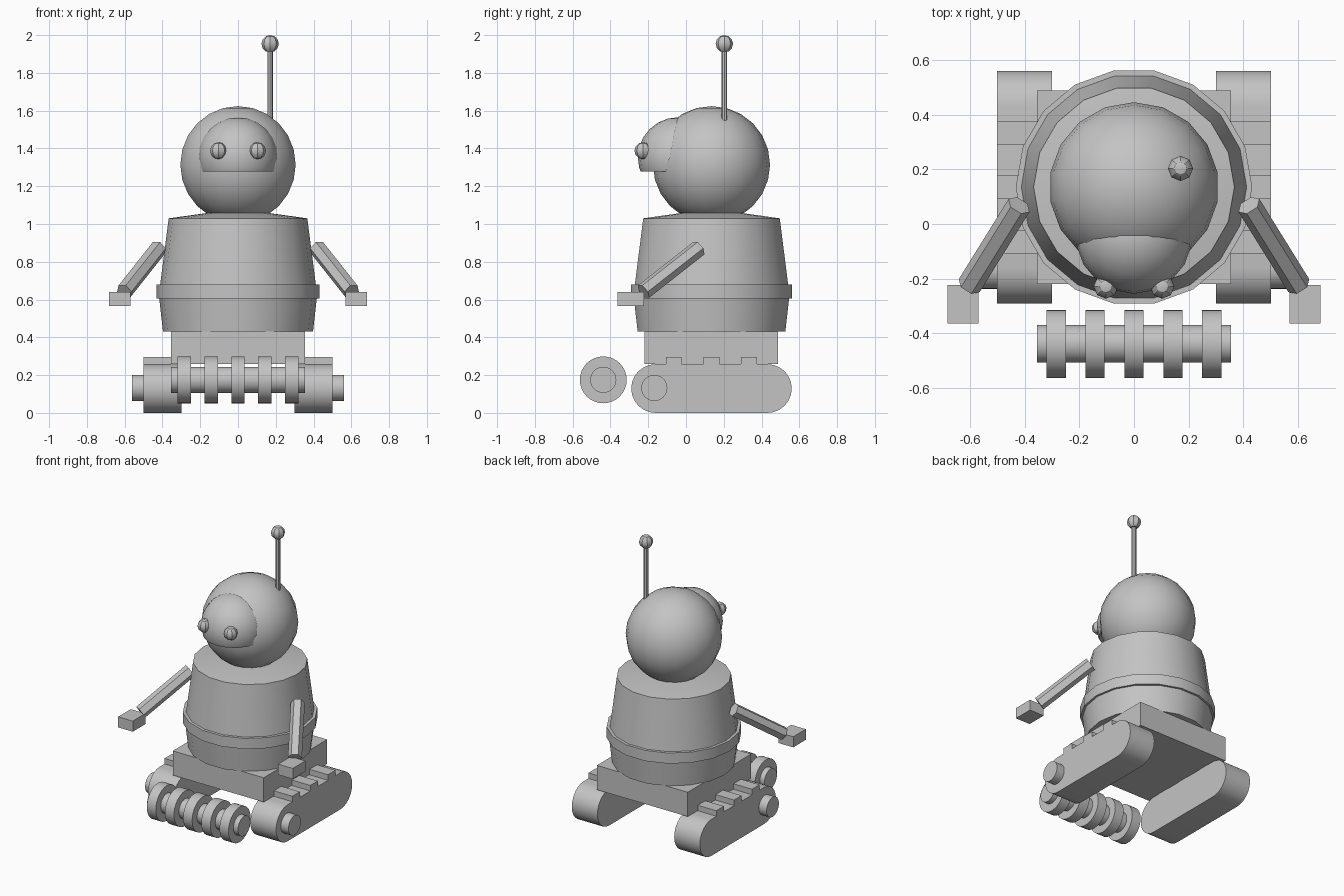
import bpy, bmesh, math
from mathutils import Matrix, Vector

if "Cube" in bpy.data.objects:
    bpy.data.objects.remove(bpy.data.objects["Cube"])

grey = bpy.data.materials.new("plain grey")
grey.diffuse_color = (0.55, 0.55, 0.55, 1)
grey.use_nodes = True
grey.node_tree.nodes["Principled BSDF"].inputs["Base Color"].default_value = grey.diffuse_color
CY = 0.135  # y of the body axis


def finish(name, bm, angle=30):
    """Turn a bmesh into an object, smooth except at sharp edges."""
    bmesh.ops.recalc_face_normals(bm, faces=bm.faces[:])
    me = bpy.data.meshes.new(name)
    bm.to_mesh(me)
    bm.free()
    me.materials.append(grey)
    for p in me.polygons:
        p.use_smooth = True
    me.set_sharp_from_angle(angle=math.radians(angle))
    ob = bpy.data.objects.new(name, me)
    bpy.context.collection.objects.link(ob)
    return ob


def box(name, x, y, z):
    bm = bmesh.new()
    size = [b - a for a, b in (x, y, z)]
    mid = [(a + b) / 2 for a, b in (x, y, z)]
    bmesh.ops.create_cube(bm, size=1, matrix=Matrix.Translation(mid) @ Matrix.Diagonal((*size, 1)))
    return finish(name, bm)


def rod(name, a, b, r, sides=32):
    a, b = Vector(a), Vector(b)
    d = b - a
    m = (Matrix.Translation((a + b) / 2) @ d.to_track_quat('Z', 'Y').to_matrix().to_4x4()
         @ Matrix.Rotation(math.pi / 2, 4, 'Z'))
    bm = bmesh.new()
    bmesh.ops.create_cone(bm, cap_ends=True, segments=sides, radius1=r, radius2=r,
                          depth=d.length, matrix=m)
    return finish(name, bm)


def ball(name, centre, r, u, v, cut_z=None):
    bm = bmesh.new()
    bmesh.ops.create_uvsphere(bm, u_segments=u, v_segments=v, radius=r,
                              matrix=Matrix.Translation(centre))
    if cut_z is not None:  # slice the bottom off and cap it
        res = bmesh.ops.bisect_plane(bm, geom=bm.verts[:] + bm.edges[:] + bm.faces[:],
                                     plane_co=(0, 0, cut_z), plane_no=(0, 0, 1), clear_inner=True)
        edges = [e for e in res["geom_cut"] if isinstance(e, bmesh.types.BMEdge)]
        bmesh.ops.contextual_create(bm, geom=edges)
    return finish(name, bm)


def lathe(name, profile, n):
    """Closed turned shape around the body axis; profile runs bottom to top."""
    bm = bmesh.new()
    rings = [[bm.verts.new((r * math.cos(math.tau * i / n), CY + r * math.sin(math.tau * i / n), z))
              for i in range(n)] for r, z in profile]
    for lo, hi in zip(rings, rings[1:]):
        for i in range(n):
            j = (i + 1) % n
            bm.faces.new((lo[i], lo[j], hi[j], hi[i]))
    bm.faces.new(rings[0])
    bm.faces.new(rings[-1])
    return finish(name, bm)


def track(name, x0, x1, y0, y1, r, seg=12):
    """Stadium outline in the y-z plane, extruded along x."""
    pts = []
    for c, start in ((y1 - r, -90), (y0 + r, 90)):
        for i in range(seg + 1):
            t = math.radians(start + 180 * i / seg)
            pts.append((c + r * math.cos(t), r + r * math.sin(t)))
    bm = bmesh.new()
    face = bm.faces.new([bm.verts.new((x0, y, z)) for y, z in pts])
    ext = bmesh.ops.extrude_face_region(bm, geom=[face], use_keep_orig=True)
    bmesh.ops.translate(bm, vec=(x1 - x0, 0, 0),
                        verts=[v for v in ext["geom"] if isinstance(v, bmesh.types.BMVert)])
    return finish(name, bm)


# chassis and barrel body with its band
box("chassis", (-0.355, 0.355), (-0.22, 0.488), (0.26, 0.432))
lathe("body", [(0.397, 0.43), (0.417, 0.605), (0.432, 0.605), (0.432, 0.68),
               (0.412, 0.68), (0.367, 1.03), (0.15, 1.06)], 18)

# head, face dome, antenna
ball("head", (0, CY, 1.314), 0.31, 18, 12)
ball("face_dome", (0, -0.042, 1.352), 0.213, 18, 12, cut_z=1.278)
rod("antenna_rod", (0.17, 0.203, 1.5), (0.17, 0.203, 1.94), 0.015, 8)
ball("antenna_tip", (0.17, 0.203, 1.954), 0.046, 8, 6)

# mirrored parts
for s, side in ((-1, "left"), (1, "right")):
    ball(f"{side}_eye", (s * 0.103, -0.228, 1.388), 0.045, 8, 6)
    rod(f"{side}_arm", (s * 0.42, 0.068, 0.872), (s * 0.602, -0.225, 0.642), 0.045, 6)
    box(f"{side}_hand", sorted((s * 0.568, s * 0.682)), (-0.363, -0.223), (0.565, 0.64))
    track(f"{side}_track", s * 0.3, s * 0.5, -0.29, 0.56, 0.129)
    rod(f"{side}_hub", (s * 0.48, -0.168, 0.132), (s * 0.56, -0.168, 0.132), 0.069)
    for i, y in enumerate((-0.065, 0.135, 0.333)):
        box(f"{side}_tread_{i + 1}", sorted((s * 0.3, s * 0.5)), (y - 0.042, y + 0.042), (0.2, 0.297))

# ribbed front roller
rod("roller_axle", (-0.355, -0.438, 0.175), (0.355, -0.438, 0.175), 0.069)
for i in range(5):
    x = (i - 2) * 0.142
    rod(f"roller_disc_{i + 1}", (x - 0.035, -0.438, 0.175), (x + 0.035, -0.438, 0.175), 0.124)
